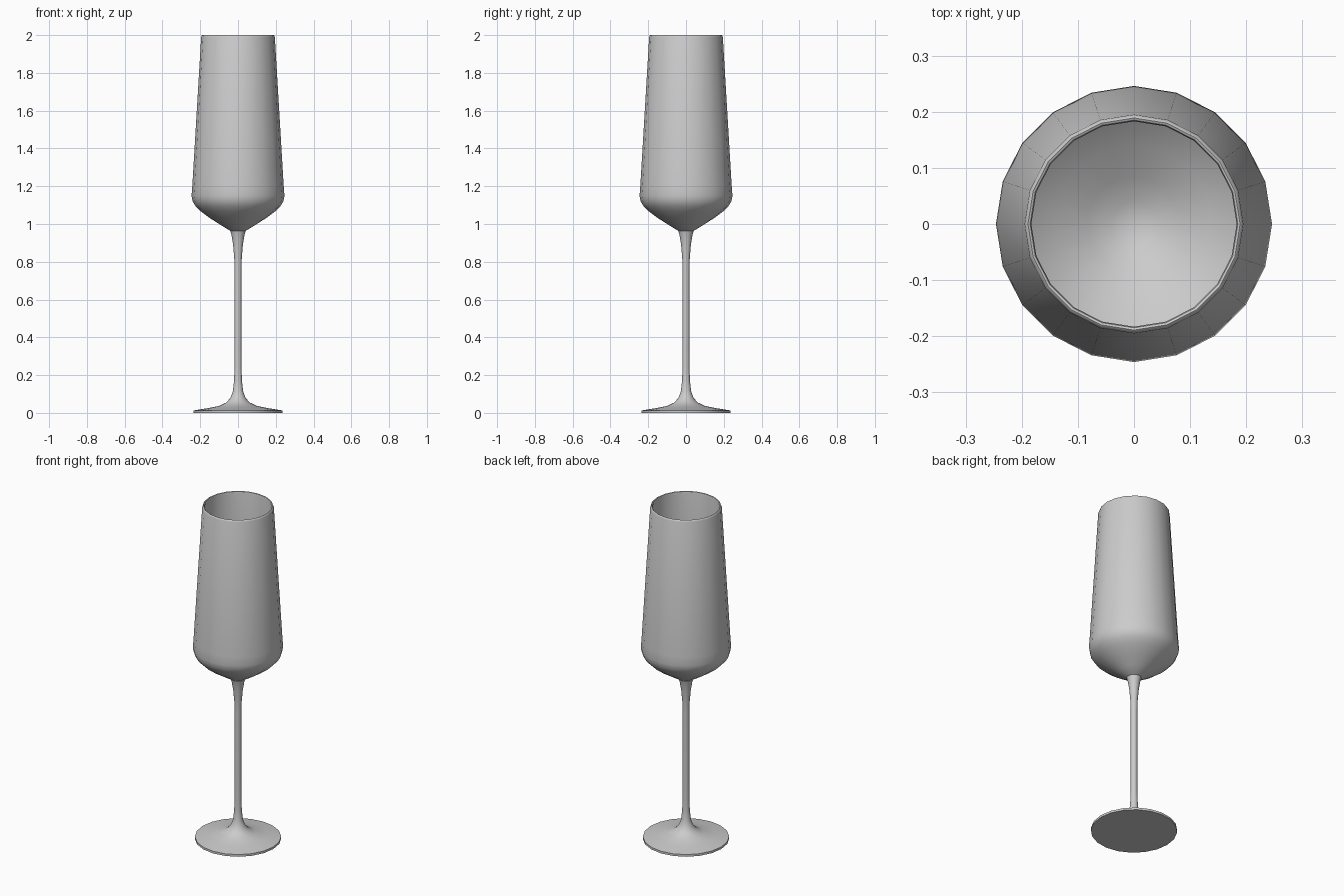
import bpy
import bmesh
import math

SIDES = 20

cube = bpy.data.objects.get("Cube")
if cube:
    bpy.data.objects.remove(cube, do_unlink=True)

# One pale grey for the whole glass
grey = bpy.data.materials.new("pale_grey")
grey.use_nodes = True
colour = (0.6, 0.6, 0.6, 1)
grey.diffuse_color = colour
grey.node_tree.nodes["Principled BSDF"].inputs["Base Color"].default_value = colour


def lathe(name, profile):
    """Spin an (r, z) profile that starts and ends on the axis into a closed solid."""
    bm = bmesh.new()
    verts = [bm.verts.new((r, 0, z)) for r, z in profile]
    edges = [bm.edges.new(pair) for pair in zip(verts, verts[1:])]
    bmesh.ops.spin(bm, geom=verts + edges, cent=(0, 0, 0), axis=(0, 0, 1),
                   angle=math.tau, steps=SIDES, use_duplicate=False)
    bmesh.ops.remove_doubles(bm, verts=bm.verts, dist=0.0005)
    bmesh.ops.recalc_face_normals(bm, faces=bm.faces)
    mesh = bpy.data.meshes.new(name)
    bm.to_mesh(mesh)
    bm.free()
    mesh.materials.append(grey)
    obj = bpy.data.objects.new(name, mesh)
    bpy.context.collection.objects.link(obj)
    mesh.shade_smooth()
    mesh.set_sharp_from_angle(angle=math.radians(40))
    return obj


# Flat foot sweeping up into the slender stem, flared under the bowl
lathe("foot_and_stem", [
    (0, 0), (0.235, 0), (0.235, 0.013), (0.16, 0.025), (0.10, 0.037),
    (0.062, 0.055), (0.04, 0.08), (0.027, 0.115), (0.021, 0.17),
    (0.018, 0.25), (0.018, 0.75), (0.02, 0.82), (0.026, 0.89),
    (0.034, 0.94), (0.04, 0.962), (0, 0.962)])

# Tapered bowl: outer wall, rounded rim, then the inner wall
lathe("bowl", [
    (0, 0.955), (0.04, 0.963), (0.09, 0.994), (0.15, 1.032), (0.198, 1.068),
    (0.225, 1.095), (0.24, 1.12), (0.246, 1.15), (0.242, 1.2),
    (0.195, 1.99), (0.192, 1.998), (0.189, 2.0), (0.185, 1.998), (0.183, 1.99),
    (0.229, 1.2), (0.233, 1.15), (0.227, 1.125), (0.212, 1.103),
    (0.186, 1.078), (0.14, 1.045), (0.085, 1.01), (0.04, 0.985), (0, 0.978)])
